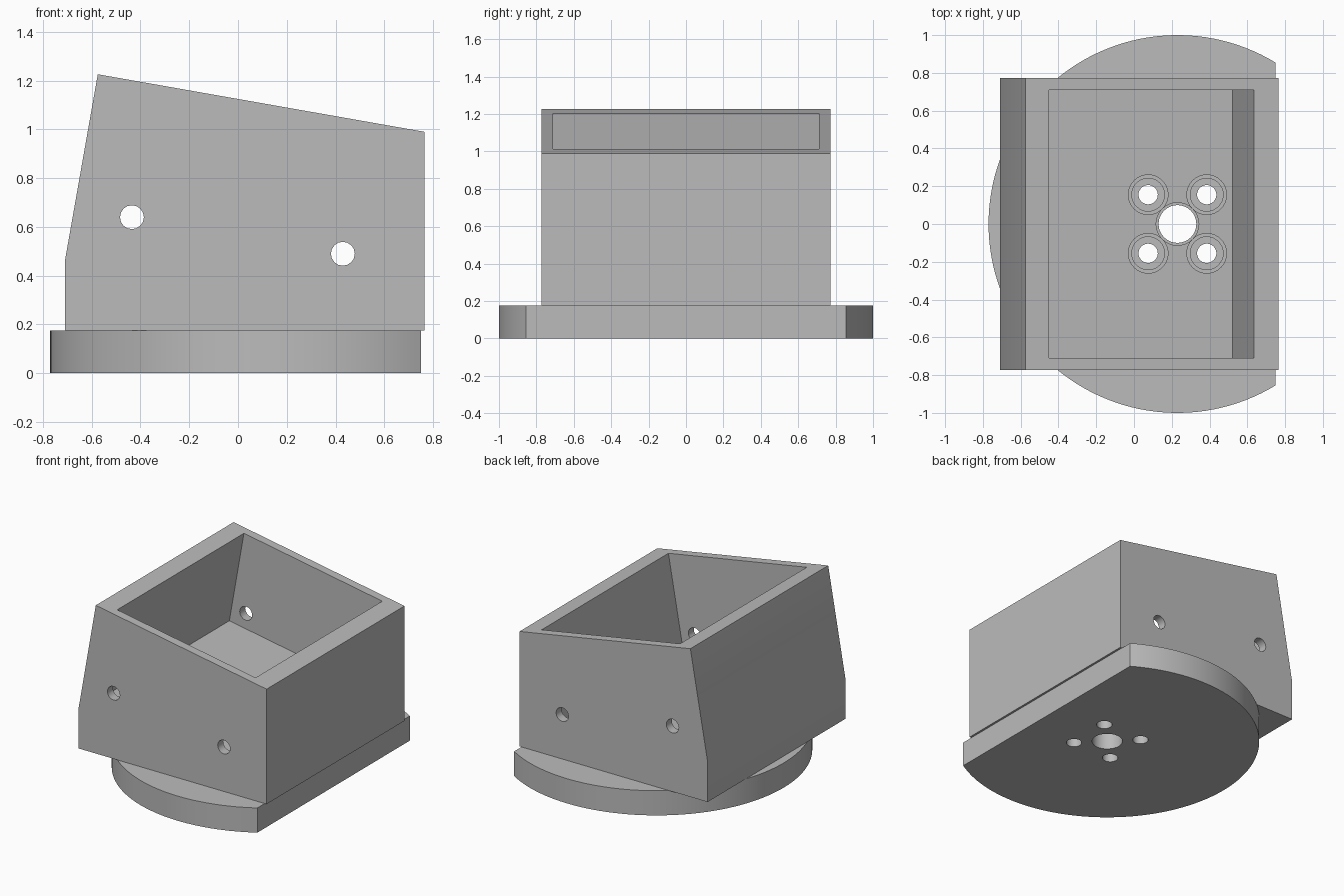
import bpy, bmesh, math
from mathutils import Vector

cube = bpy.data.objects.get("Cube")
if cube:
    bpy.data.objects.remove(cube, do_unlink=True)

grey = bpy.data.materials.new("plain grey")
grey.use_nodes = True
grey.diffuse_color = (0.5, 0.5, 0.5, 1)
grey.node_tree.nodes["Principled BSDF"].inputs["Base Color"].default_value = (0.5, 0.5, 0.5, 1)


def prism(name, points, direction):
    """Extrude a flat outline of 3D points along a direction."""
    bm = bmesh.new()
    face = bm.faces.new([bm.verts.new(p) for p in points])
    moved = bmesh.ops.extrude_face_region(bm, geom=[face])["geom"]
    verts = [v for v in moved if isinstance(v, bmesh.types.BMVert)]
    bmesh.ops.translate(bm, verts=verts, vec=direction)
    bmesh.ops.recalc_face_normals(bm, faces=bm.faces)
    mesh = bpy.data.meshes.new(name)
    bm.to_mesh(mesh)
    bm.free()
    mesh.materials.append(grey)
    obj = bpy.data.objects.new(name, mesh)
    bpy.context.collection.objects.link(obj)
    return obj


def side_prism(name, outline, half_width):
    """Side outline in x and z, extruded evenly across y."""
    return prism(name, [(x, -half_width, z) for x, z in outline], Vector((0, 2 * half_width, 0)))


def upright_bore(x, y, radius, low, high, sides=32):
    angles = [math.tau * i / sides for i in range(sides)]
    ring = [(x + radius * math.cos(a), y + radius * math.sin(a), low) for a in angles]
    return prism("bore_cutter", ring, Vector((0, 0, high - low)))


def cross_bore(x, z, radius, sides=16):
    angles = [math.tau * i / sides for i in range(sides)]
    return side_prism("bore_cutter", [(x + radius * math.cos(a), z + radius * math.sin(a)) for a in angles], 1)


def cut(target, cutter):
    mod = target.modifiers.new("cut", "BOOLEAN")
    mod.operation = "DIFFERENCE"
    mod.solver = "EXACT"
    mod.object = cutter
    bpy.ops.object.select_all(action="DESELECT")
    bpy.context.view_layer.objects.active = target
    target.select_set(True)
    bpy.ops.object.modifier_apply(modifier=mod.name)
    bpy.data.objects.remove(cutter, do_unlink=True)


AXIS = 0.23      # x of the round base's centre
BASE_TOP = 0.175
FLAT = 0.52      # distance from the axis to the flat edge

# Round base with one flat side
start = math.acos(FLAT)
steps = 96
arc = [start + (math.tau - 2 * start) * i / steps for i in range(steps + 1)]
base = prism("round_base", [(AXIS + math.cos(a), math.sin(a), 0) for a in arc],
             Vector((0, 0, BASE_TOP)))

# Housing with a tilted top and leaning back wall
housing = side_prism("housing", [(-0.71, BASE_TOP), (0.765, BASE_TOP), (0.765, 0.99),
                                 (-0.575, 1.226), (-0.71, 0.46)], 0.772)

# Tilted rectangular pocket, overshooting the open top
tilt = math.radians(10)
across = Vector((math.cos(tilt), -math.sin(tilt)))
up = Vector((math.sin(tilt), math.cos(tilt)))
corner = Vector((-0.565, 0.553))
length, depth = 1.102, 0.9
pocket = side_prism("pocket_cutter", [corner, corner + across * length,
                                      corner + across * length + up * depth,
                                      corner + up * depth], 0.71)
cut(housing, pocket)

# Screw holes through both side walls
for x, z in ((-0.435, 0.64), (0.43, 0.49)):
    cut(housing, cross_bore(x, z, 0.049))

# Central shaft hole
cut(housing, upright_bore(AXIS, 0, 0.113, 0.1, 0.7))
cut(base, upright_bore(AXIS, 0, 0.1, -0.1, 0.3))

# Four mounting holes with stepped recesses
for sx in (-1, 1):
    for sy in (-1, 1):
        x, y = AXIS + sx * 0.155, sy * 0.155
        cut(housing, upright_bore(x, y, 0.105, 0.1, 0.7))
        cut(base, upright_bore(x, y, 0.087, 0.09, 0.3))
        cut(base, upright_bore(x, y, 0.051, -0.1, 0.3))

# Smooth round walls, keep edges crisp
bpy.ops.object.select_all(action="DESELECT")
for obj in (base, housing):
    obj.select_set(True)
bpy.context.view_layer.objects.active = housing
bpy.ops.object.shade_smooth_by_angle(angle=math.radians(30))
